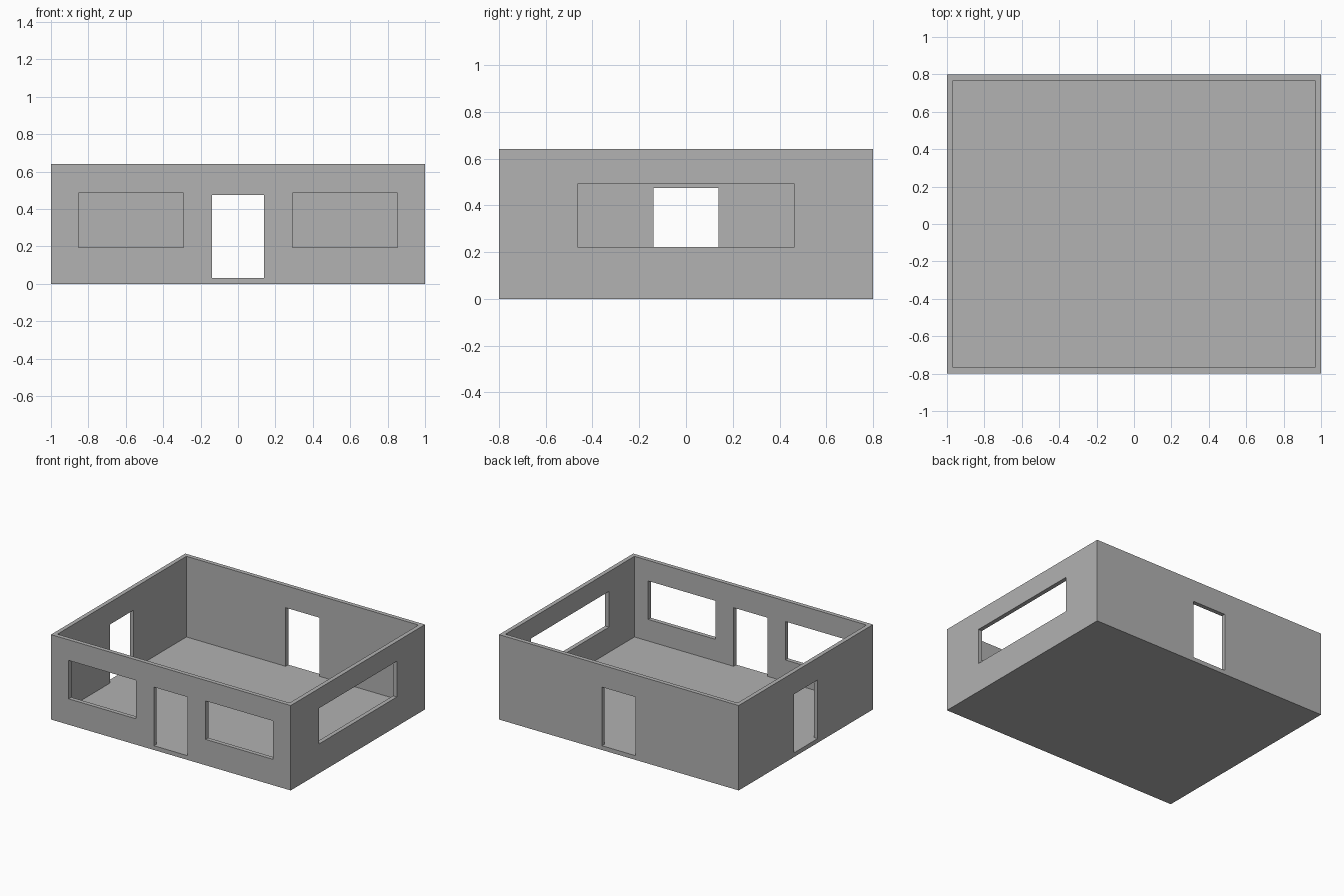
import bpy
import bmesh
from mathutils import Matrix, Vector

if "Cube" in bpy.data.objects:
    bpy.data.objects.remove(bpy.data.objects["Cube"], do_unlink=True)

HALF_X, HALF_Y, HEIGHT = 1.0, 0.8, 0.64
WALL = 0.032   # wall and floor thickness
REACH = 0.1    # how far each cutter extends either side of a wall

grey = bpy.data.materials.new("plain grey")
grey.use_nodes = True
colour = (0.445, 0.445, 0.445, 1)
grey.diffuse_color = colour
grey.node_tree.nodes["Principled BSDF"].inputs["Base Color"].default_value = colour


def box(name, low, high):
    """Add a box spanning two opposite corners."""
    low, high = Vector(low), Vector(high)
    bm = bmesh.new()
    bmesh.ops.create_cube(bm, size=1, matrix=Matrix.Translation((low + high) / 2)
                          @ Matrix.Diagonal((*(high - low), 1)))
    mesh = bpy.data.meshes.new(name)
    bm.to_mesh(mesh)
    bm.free()
    mesh.materials.append(grey)
    obj = bpy.data.objects.new(name, mesh)
    bpy.context.collection.objects.link(obj)
    return obj


def cut(target, name, low, high):
    """Subtract a box from the target and discard the cutter."""
    cutter = box(name, low, high)
    cutter.hide_render = True
    mod = target.modifiers.new(name, "BOOLEAN")
    mod.operation = "DIFFERENCE"
    mod.solver = "EXACT"
    mod.object = cutter
    bpy.context.view_layer.objects.active = target
    bpy.ops.object.modifier_apply(modifier=mod.name)
    bpy.data.objects.remove(cutter, do_unlink=True)


# Open-topped room: floor and four walls in one piece
room = box("room_shell", (-HALF_X, -HALF_Y, 0), (HALF_X, HALF_Y, HEIGHT))
cut(room, "room_cavity", (WALL - HALF_X, WALL - HALF_Y, WALL),
    (HALF_X - WALL, HALF_Y - WALL, HEIGHT + REACH))

# Openings: wall axis, side, start and end along the wall, bottom and top
door = (-0.14, 0.14, WALL, 0.474)
openings = {
    "front_door": ("y", -1, *door),
    "back_door": ("y", 1, *door),
    "right_door": ("x", -1, *door),
    "front_left_window": ("y", -1, 0.291, 0.853, 0.195, 0.485),
    "front_right_window": ("y", -1, -0.853, -0.291, 0.195, 0.485),
    "left_window": ("x", 1, -0.465, 0.465, 0.222, 0.491),
}
for name, (axis, side, start, end, bottom, top) in openings.items():
    face = side * (HALF_X if axis == "x" else HALF_Y)
    near, far = face - REACH, face + REACH
    if axis == "x":
        cut(room, name, (near, start, bottom), (far, end, top))
    else:
        cut(room, name, (start, near, bottom), (end, far, top))
